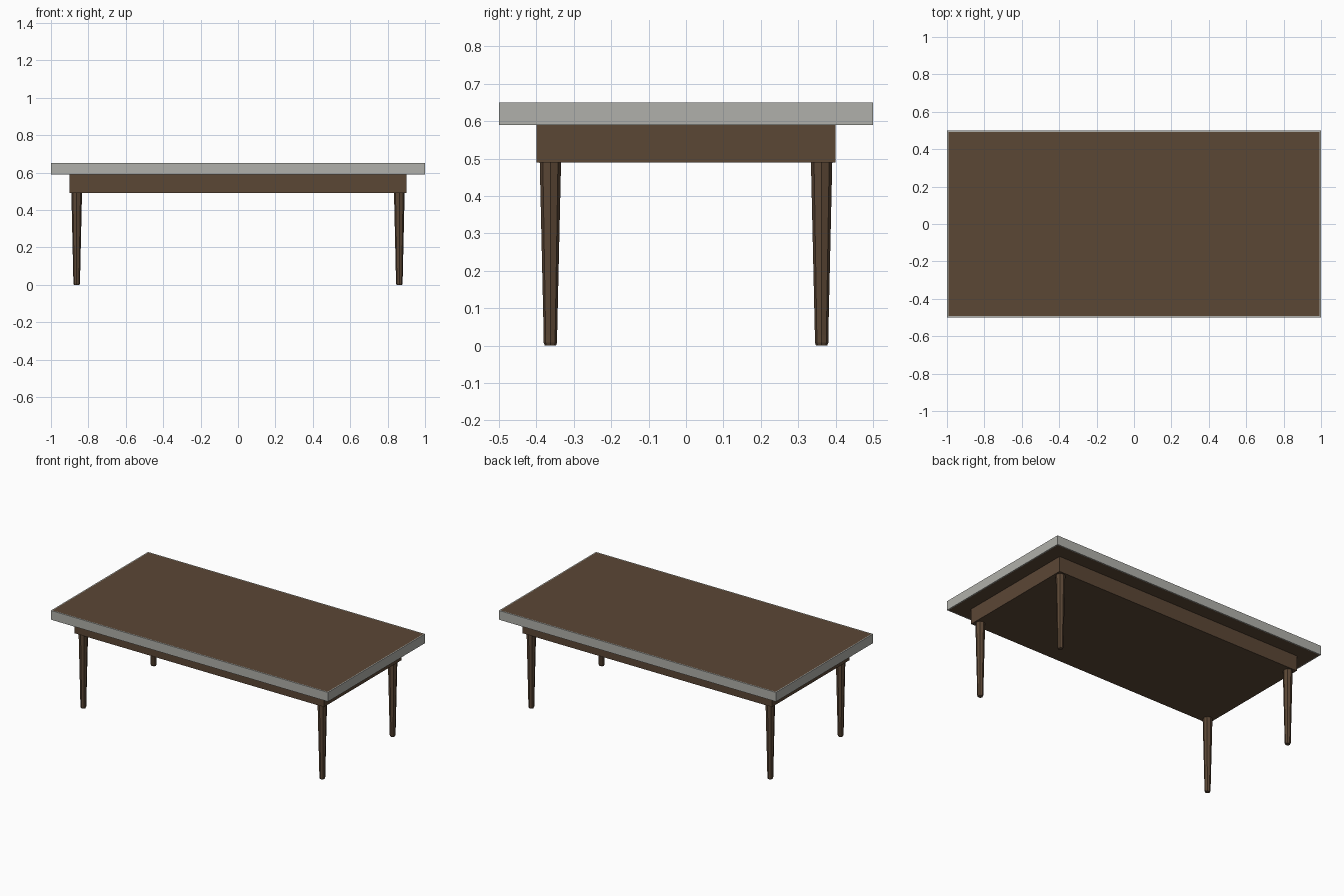
import bpy, bmesh, math

if "Cube" in bpy.data.objects:
    bpy.data.objects.remove(bpy.data.objects["Cube"])


def material(name, rgb):
    m = bpy.data.materials.new(name)
    m.diffuse_color = (*rgb, 1.0)
    m.use_nodes = True
    m.node_tree.nodes["Principled BSDF"].inputs["Base Color"].default_value = m.diffuse_color
    return m


brown = material("dark brown wood", (0.105, 0.063, 0.036))
grey = material("grey edging", (0.434, 0.436, 0.405))


def finish(name, bm, mats):
    bmesh.ops.recalc_face_normals(bm, faces=bm.faces)
    mesh = bpy.data.meshes.new(name)
    bm.to_mesh(mesh)
    bm.free()
    for m in mats:
        mesh.materials.append(m)
    obj = bpy.data.objects.new(name, mesh)
    bpy.context.collection.objects.link(obj)
    return obj


def box(sx, sy, z0, z1):
    bm = bmesh.new()
    bmesh.ops.create_cube(bm, size=1)
    for v in bm.verts:
        v.co = (v.co.x * sx, v.co.y * sy, z0 if v.co.z < 0 else z1)
    return bm


# Table top: grey edging around a brown panel, inset above and below
bm = box(2.0, 1.0, 0.59, 0.65)
panels = [f for f in bm.faces if abs(f.normal.z) > 0.9]
bmesh.ops.inset_individual(bm, faces=panels, thickness=0.01)
for f in panels:
    f.material_index = 1
finish("table_top", bm, [grey, brown])

# Apron block under the top
finish("apron", box(1.8, 0.8, 0.49, 0.59), [brown])


# Eight-sided tapered legs with a small rounded foot
def leg(name, x, y):
    profile = [(0.015, 0.0), (0.018, 0.008), (0.018, 0.028), (0.0285, 0.49)]
    sides = 8
    bm = bmesh.new()
    rings = [[bm.verts.new((x + r * math.cos(math.tau * i / sides),
                            y + r * math.sin(math.tau * i / sides), z))
              for i in range(sides)] for r, z in profile]
    for a, b in zip(rings, rings[1:]):
        for i in range(sides):
            j = (i + 1) % sides
            bm.faces.new((a[i], a[j], b[j], b[i]))
    bm.faces.new(rings[0])
    bm.faces.new(rings[-1])
    finish(name, bm, [brown])


for side, x in (("left", -0.8625), ("right", 0.8625)):
    for end, y in (("front", -0.3625), ("back", 0.3625)):
        leg(f"{end}_{side}_leg", x, y)
